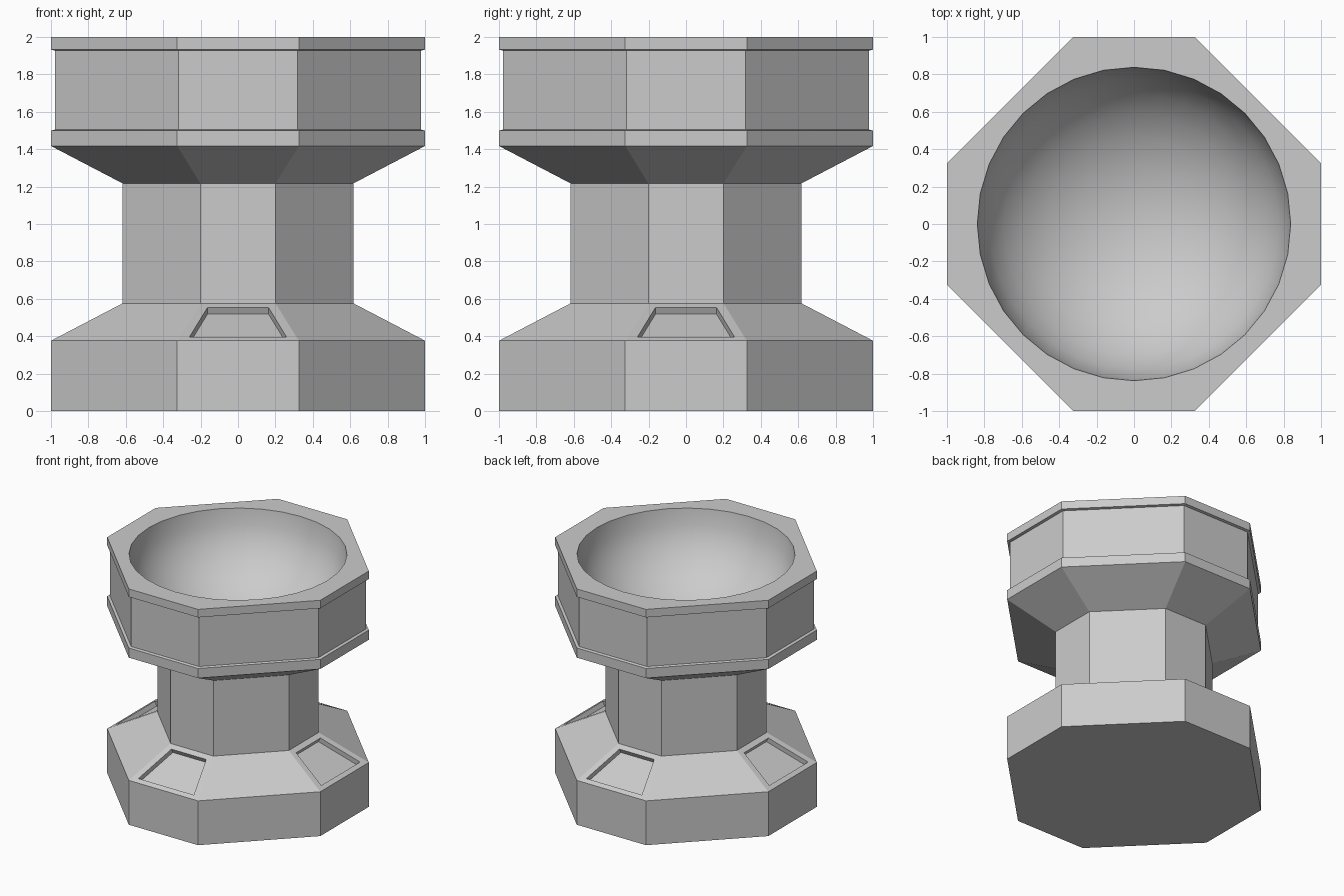
import bpy, bmesh, math
from mathutils import Matrix, Vector

if "Cube" in bpy.data.objects:
    bpy.data.objects.remove(bpy.data.objects["Cube"])

CORNER = 0.325   # half length of the front/side flats relative to half width


def octagon(s, z):
    c = s * CORNER
    return [(c, -s, z), (s, -c, z), (s, c, z), (c, s, z),
            (-c, s, z), (-s, c, z), (-s, -c, z), (-c, -s, z)]


def loft(name, rings):
    bm = bmesh.new()
    loops = [[bm.verts.new(p) for p in ring] for ring in rings]
    n = len(loops[0])
    for a, b in zip(loops, loops[1:]):
        for i in range(n):
            j = (i + 1) % n
            bm.faces.new((a[i], a[j], b[j], b[i]))
    bm.faces.new(loops[0][::-1])
    bm.faces.new(loops[-1])
    bmesh.ops.recalc_face_normals(bm, faces=bm.faces)
    me = bpy.data.meshes.new(name)
    bm.to_mesh(me)
    bm.free()
    ob = bpy.data.objects.new(name, me)
    bpy.context.collection.objects.link(ob)
    return ob


def cut(target, cutter):
    cutter.hide_render = True
    mod = target.modifiers.new("cut", 'BOOLEAN')
    mod.operation = 'DIFFERENCE'
    mod.solver = 'EXACT'
    mod.object = cutter
    bpy.context.view_layer.objects.active = target
    bpy.ops.object.modifier_apply(modifier=mod.name)
    bpy.data.objects.remove(cutter)


# Octagonal pedestal: base, shaft, flared head with two raised bands
profile = [(1, 0), (1, 0.376), (0.617, 0.576), (0.617, 1.217), (1, 1.417),
           (1, 1.499), (0.978, 1.505), (0.978, 1.927), (1, 1.932), (1, 2)]
pedestal = loft("pedestal_bowl", [octagon(s, z) for s, z in profile])

# Slightly flattened bowl
bpy.ops.mesh.primitive_uv_sphere_add(segments=32, ring_count=16, radius=0.838,
                                     location=(0, 0, 2))
bowl_cutter = bpy.context.object
bowl_cutter.name = "bowl_cutter"
bowl_cutter.scale.z = 0.8
bpy.context.view_layer.update()
cut(pedestal, bowl_cutter)

# Sunken trapezoid panels on the four straight slopes of the base
normal = Vector((0, -0.2, 0.383)).normalized()


def slope_point(x, z):
    return Vector((x, -1 + (z - 0.376) * 0.383 / 0.2, z))


outline = [slope_point(-0.26, 0.395), slope_point(0.26, 0.395),
           slope_point(0.163, 0.554), slope_point(-0.163, 0.554)]
for k in range(4):
    rot = Matrix.Rotation(k * math.pi / 2, 3, 'Z')
    rings = [[rot @ (p + normal * d) for p in outline] for d in (-0.04, 0.05)]
    cut(pedestal, loft("panel_cutter", rings))

# Smooth bowl, crisp facets everywhere else
bpy.ops.object.select_all(action='DESELECT')
pedestal.select_set(True)
bpy.context.view_layer.objects.active = pedestal
bpy.ops.object.shade_smooth_by_angle(angle=math.radians(15))
